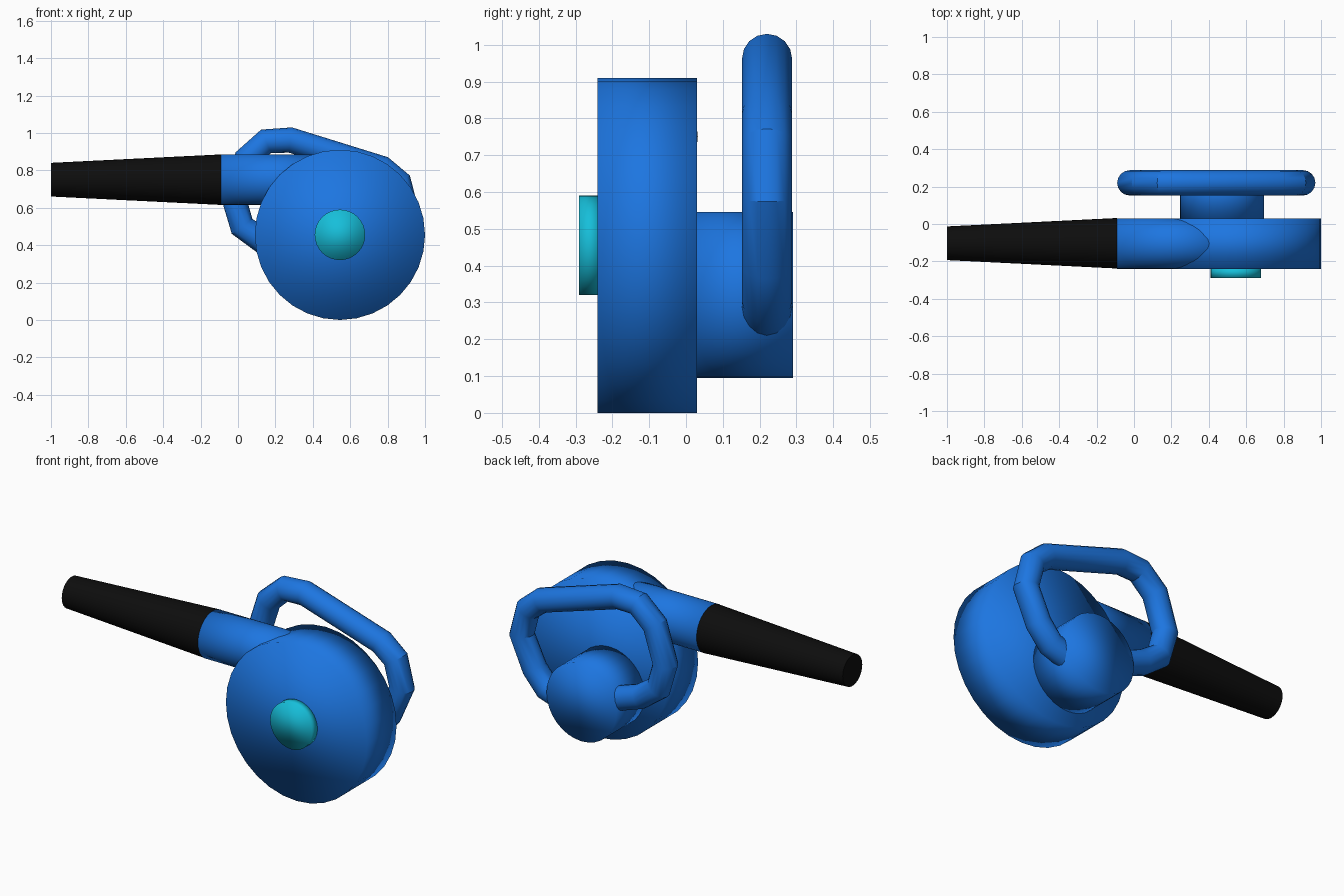
import bpy
from math import pi

if "Cube" in bpy.data.objects:
    bpy.data.objects.remove(bpy.data.objects["Cube"])


def material(name, color):
    m = bpy.data.materials.new(name)
    m.diffuse_color = color
    m.use_nodes = True
    m.node_tree.nodes["Principled BSDF"].inputs["Base Color"].default_value = m.diffuse_color
    return m


BLUE = material("blue_plastic", (0.012, 0.18, 0.75, 1))
BLACK = material("black_plastic", (0.004, 0.004, 0.004, 1))
CYAN = material("cyan_plastic", (0.008, 0.52, 0.7, 1))


def barrel(name, axis, start, end, centre, r1, r2, mat):
    """Capped cone or cylinder along x or y; centre gives the other two coordinates."""
    mid = (start + end) / 2
    if axis == "x":
        loc, rot = (mid, centre[0], centre[1]), (0, pi / 2, 0)
    else:
        loc, rot = (centre[0], mid, centre[1]), (-pi / 2, 0, 0)
    bpy.ops.mesh.primitive_cone_add(vertices=32, radius1=r1, radius2=r2,
                                    depth=end - start, location=loc, rotation=rot)
    ob = bpy.context.object
    ob.name = name
    ob.data.materials.append(mat)
    bpy.ops.object.shade_smooth()  # soft shading runs over the rims
    return ob


# Fan housing, hub cap on its front and motor on its back
barrel("fan_housing", "y", -0.24, 0.03, (0.545, 0.455), 0.455, 0.455, BLUE)
barrel("hub_cap", "y", -0.29, -0.23, (0.545, 0.455), 0.135, 0.135, CYAN)
barrel("motor_housing", "y", 0.02, 0.29, (0.47, 0.32), 0.225, 0.225, BLUE)

# Air outlet leaving the housing, with the tapered nozzle
barrel("air_outlet", "x", -0.09, 0.53, (-0.105, 0.75), 0.135, 0.135, BLUE)
nozzle = barrel("nozzle", "x", -1.0, -0.09, (-0.103, 0.75), 0.09, 0.135, BLACK)
bpy.ops.object.shade_smooth_by_angle()

# Handle: round tube looping from one side of the motor to the other
path = [(0.31, 0.36), (0.135, 0.42), (0.022, 0.50), (-0.022, 0.65),
        (0.045, 0.86), (0.15, 0.955), (0.28, 0.962), (0.77, 0.81),
        (0.862, 0.735), (0.902, 0.58), (0.82, 0.40), (0.74, 0.305),
        (0.60, 0.26)]
curve = bpy.data.curves.new("handle", "CURVE")
curve.dimensions = "3D"
curve.bevel_depth = 0.068
curve.bevel_resolution = 6
curve.use_fill_caps = True
spline = curve.splines.new("POLY")
spline.points.add(len(path) - 1)
for point, (x, z) in zip(spline.points, path):
    point.co = (x, 0.22, z, 1)
handle = bpy.data.objects.new("handle", curve)
bpy.context.collection.objects.link(handle)
curve.materials.append(BLUE)
bpy.ops.object.select_all(action="DESELECT")
handle.select_set(True)
bpy.context.view_layer.objects.active = handle
bpy.ops.object.convert(target="MESH")
bpy.ops.object.shade_smooth_by_angle()
